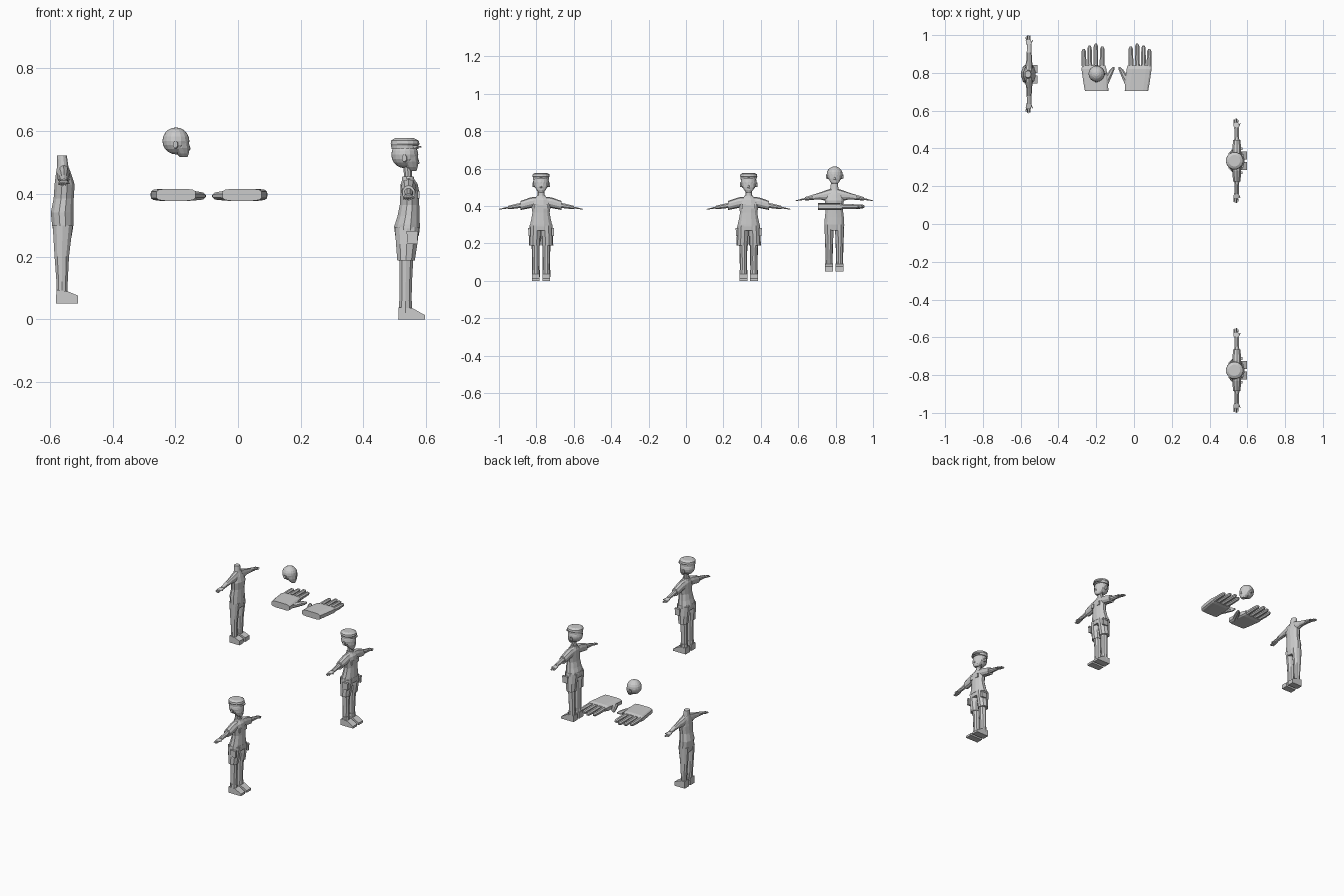
import bpy, bmesh, math
from mathutils import Matrix, Vector


def loft(name, rings, n=12, axis='z', p=1.0):
    """Capped loft; ring = (cx, cy, cz, ra, rb). axis z: ra=x, rb=y; axis y: ra=x, rb=z."""
    bm = bmesh.new()
    loops = []
    for cx, cy, cz, ra, rb in rings:
        loop = []
        for i in range(n):
            t = 2 * math.pi * (i + 0.5) / n
            k = 1 / math.cos(math.pi / n) ** p
            u, v = (math.copysign(abs(f) ** p, f) * k for f in (math.cos(t), math.sin(t)))
            off = (u * ra, v * rb, 0) if axis == 'z' else (u * ra, 0, v * rb)
            loop.append(bm.verts.new(Vector((cx, cy, cz)) + Vector(off)))
        loops.append(loop)
    for a, b in zip(loops, loops[1:]):
        for i in range(n):
            bm.faces.new((a[i], a[(i + 1) % n], b[(i + 1) % n], b[i]))
    bm.faces.new(loops[0])
    bm.faces.new(loops[-1])
    return finish(name, bm)


def finish(name, bm):
    bmesh.ops.recalc_face_normals(bm, faces=bm.faces)
    me = bpy.data.meshes.new(name)
    bm.to_mesh(me)
    bm.free()
    ob = bpy.data.objects.new(name, me)
    bpy.context.collection.objects.link(ob)
    return ob


def prism(name, profile, y0, y1):
    """Side profile (x, z) extruded along y."""
    bm = bmesh.new()
    f = bm.faces.new([bm.verts.new((x, y0, z)) for x, z in profile])
    new = bmesh.ops.extrude_face_region(bm, geom=[f])['geom']
    bmesh.ops.translate(bm, vec=(0, y1 - y0, 0), verts=[g for g in new if isinstance(g, bmesh.types.BMVert)])
    return finish(name, bm)


def box(name, c, s):
    bm = bmesh.new()
    bmesh.ops.create_cube(bm, size=1, matrix=Matrix.Translation(c) @ Matrix.Diagonal((*s, 1)))
    return finish(name, bm)


def moved(obs, m):
    for ob in obs:
        ob.data.transform(m)
        if m.determinant() < 0:
            ob.data.flip_normals()
    return obs


def copies(obs, m):
    """Copy parts through a matrix (used for mirrored sides and the second figure)."""
    out = []
    for ob in obs:
        c = ob.copy()
        c.data = ob.data.copy()
        bpy.context.collection.objects.link(c)
        out.append(c)
    return moved(out, m)


def both(obs):
    return obs + copies(obs, Matrix.Scale(-1, 4, (0, 1, 0)))


def hand(m):
    """Hand with fingers along +y and thumb towards +x, wrist at the origin."""
    parts = [loft("palm", [(0, 0, 0, .062, .019), (-.005, .05, 0, .066, .019),
                           (-.014, .115, 0, .066, .019), (-.015, .135, 0, .062, .014)], 12, 'y', .45)]
    for x, tip in ((-.068, .222), (-.037, .240), (-.004, .250), (.030, .235)):
        bx = x * .93 - .001
        parts.append(loft("finger", [(bx, .11, 0, .0135, .014), (x, .18, 0, .0125, .013),
                                     (x, tip - .012, 0, .011, .011), (x, tip, 0, .005, .005)], 8, 'y'))
    parts.append(loft("thumb", [(.035, .03, -.003, .024, .016), (.062, .075, -.003, .017, .014),
                                (.082, .112, -.004, .012, .011), (.091, .126, -.004, .005, .005)], 8, 'y'))
    return moved(parts, m)


def small_hand(y, z, s, tilt):
    return hand(Matrix.Translation((.003, y, z)) @ Matrix.Rotation(tilt, 4, 'X') @ Matrix.Scale(s, 4))


def head(m):
    """Round skull with a forward jaw, nose and ears; faces +x."""
    bm = bmesh.new()
    bmesh.ops.create_uvsphere(bm, u_segments=16, v_segments=10, radius=.043)
    parts = [finish("skull", bm)]
    parts.append(loft("jaw", [(.008, 0, .0, .034, .038), (.014, 0, -.022, .029, .034),
                              (.021, 0, -.040, .020, .024), (.025, 0, -.052, .012, .013)], 12))
    parts.append(loft("nose", [(.040, 0, -.012, .003, .003), (.041, 0, -.026, .006, .006),
                               (.040, 0, -.030, .004, .004)], 6))
    parts += both([loft("ear", [(.0, .036, -.012, .008, .012), (-.002, .047, -.011, .007, .011)], 8, 'y')])
    return moved(parts, m)


# ---- Dressed figure (local: faces +x) ----
fig = [loft("shirt", [(-.001, 0, .268, .038, .058), (-.001, 0, .295, .041, .060), (.004, 0, .330, .035, .052),
                      (.007, 0, .365, .031, .046), (.008, 0, .405, .030, .053), (.006, 0, .432, .027, .050),
                      (.003, 0, .448, .018, .028)], 12),
       loft("collar", [(.003, 0, .440, .021, .030), (.002, 0, .456, .018, .022)], 12),
       loft("neck", [(.003, 0, .44, .013, .017), (.0, 0, .50, .013, .017)], 10),
       loft("belt", [(-.001, 0, .290, .042, .0615), (.0, 0, .302, .041, .060)], 12)]
fig += both([
    loft("shorts_leg", [(-.004, .034, .188, .028, .030), (-.002, .032, .24, .034, .030),
                        (-.001, .030, .295, .039, .029)], 10),
    loft("leg", [(-.006, .028, .04, .019, .018), (-.005, .028, .12, .020, .019), (-.003, .029, .21, .023, .021)], 10),
    loft("boot_cuff", [(-.006, .028, .02, .021, .0205), (-.006, .028, .058, .021, .0205)], 10),
    prism("boot", [(-.029, 0), (.057, 0), (.057, .013), (.016, .036), (-.028, .038)], .007, .049),
    box("thigh_pocket", (.016, .062, .260), (.034, .012, .040)),
    box("pocket_flap", (.016, .063, .277), (.037, .014, .010)),
    box("chest_pocket", (.036, .024, .398), (.007, .022, .024)),
    loft("sleeve", [(.004, .025, .422, .024, .026), (.004, .055, .418, .023, .027),
                    (.004, .110, .403, .020, .023)], 10, 'y'),
    loft("forearm", [(.004, .10, .405, .014, .014), (.004, .14, .398, .012, .012),
                     (.004, .176, .392, .011, .009)], 8, 'y')])
fig += both(small_hand(.172, .393, .215, -.2))
fig += head(Matrix.Translation((-.008, 0, .525)))
# peaked cap
fig += [loft("cap", [(-.008, 0, .543, .043, .043), (-.008, 0, .555, .0435, .0435), (-.007, 0, .559, .046, .046),
                     (-.008, 0, .570, .044, .044), (-.009, 0, .578, .030, .030)], 16),
        loft("cap_peak", [(.015, 0, .548, .031, .034), (.013, 0, .553, .031, .034)], 16)]
copies(fig, Matrix.Translation((.54, -.775, 0)))
moved(fig, Matrix.Translation((.54, .335, 0)))

# ---- Bare headless body ----
body = [loft("torso", [(-.003, 0, .268, .028, .046), (-.004, 0, .30, .034, .052), (-.006, 0, .34, .036, .051),
                       (-.001, 0, .385, .032, .045), (.002, 0, .43, .032, .051), (-.001, 0, .462, .025, .045),
                       (-.004, 0, .488, .018, .023), (-.007, 0, .522, .016, .018)], 12)]
body += both([
    loft("bare_leg", [(-.006, .028, .075, .017, .017), (-.006, .028, .12, .018, .018), (-.007, .028, .20, .023, .020),
                      (-.004, .028, .30, .032, .024)], 10),
    prism("bare_foot", [(-.026, .05), (.044, .05), (.044, .076), (.012, .089), (-.024, .094)], .007, .049),
    loft("bare_arm", [(-.001, .015, .462, .020, .030), (-.001, .045, .456, .019, .027), (0, .075, .454, .015, .018),
                      (.0, .115, .447, .013, .013), (.0, .158, .438, .011, .009)], 10, 'y')])
body += both(moved(small_hand(.154, .439, .215, -.2), Matrix.Translation((-.004, 0, 0))))
moved(body, Matrix.Translation((-.555, .793, 0)))

# ---- Loose head and pair of large hands ----
head(Matrix.Translation((-.198, .795, .569)))
hand(Matrix.Translation((-.198, .705, .397)))
hand(Matrix.Translation((.013, .705, .397)) @ Matrix.Scale(-1, 4, (1, 0, 0)))
